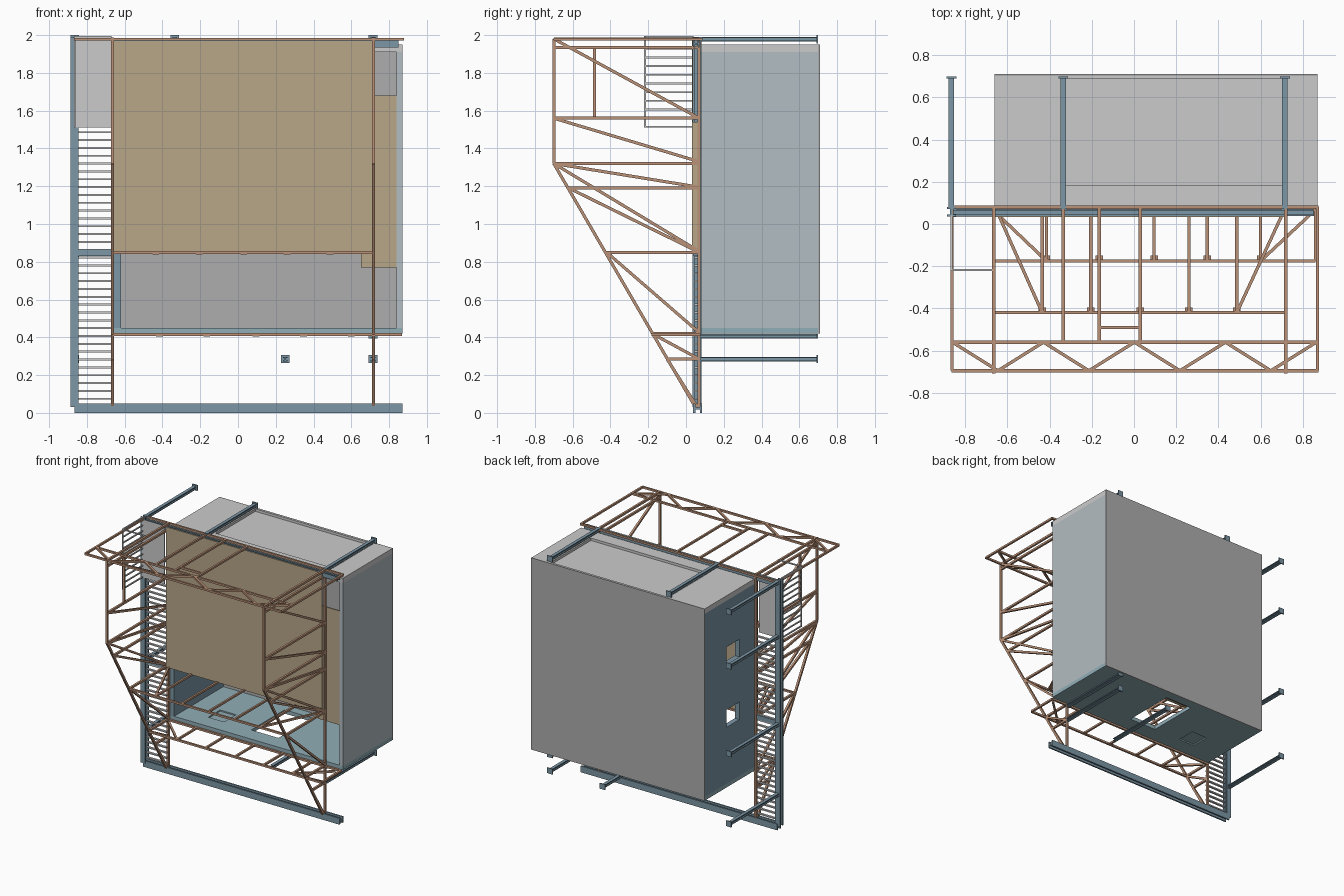
import bpy, bmesh
from mathutils import Vector, Matrix

if "Cube" in bpy.data.objects:
    bpy.data.objects.remove(bpy.data.objects["Cube"])


def mat(name, rgb):
    m = bpy.data.materials.new(name)
    m.diffuse_color = (*rgb, 1)
    m.use_nodes = True
    m.node_tree.nodes["Principled BSDF"].inputs["Base Color"].default_value = m.diffuse_color
    return m


STEEL = mat("blue_steel", (0.20, 0.31, 0.38))
WOOD = mat("brown_frame", (0.50, 0.29, 0.19))
TAN = mat("tan_panel", (0.48, 0.38, 0.25))
FLOOR = mat("floor_blue", (0.28, 0.42, 0.47))
WALL = mat("wall_blue_grey", (0.45, 0.51, 0.54))
LIGHT = mat("light_grey", (0.65, 0.65, 0.63))
GREY = mat("mid_grey", (0.42, 0.42, 0.42))


def finish(name, bm, m):
    bmesh.ops.recalc_face_normals(bm, faces=bm.faces)
    me = bpy.data.meshes.new(name)
    bm.to_mesh(me)
    bm.free()
    ob = bpy.data.objects.new(name, me)
    bpy.context.collection.objects.link(ob)
    if m:
        me.materials.append(m)
    return ob


def add_box(bm, x, y, z):
    c = Vector(((x[0] + x[1]) / 2, (y[0] + y[1]) / 2, (z[0] + z[1]) / 2))
    s = (x[1] - x[0], y[1] - y[0], z[1] - z[0], 1)
    bmesh.ops.create_cube(bm, size=1, matrix=Matrix.Translation(c) @ Matrix.Diagonal(s))


def box(name, x, y, z, m=None, holes=()):
    bm = bmesh.new()
    add_box(bm, x, y, z)
    ob = finish(name, bm, m)
    for i, h in enumerate(holes):
        cut = box(f"{name}_cutter_{i}", *h)
        cut.hide_render = True
        cut.hide_set(True)
        mod = ob.modifiers.new("opening", 'BOOLEAN')
        mod.operation, mod.solver, mod.object = 'DIFFERENCE', 'EXACT', cut
    return ob


def square(w):
    h = w / 2
    return [(-h, -h), (h, -h), (h, h), (-h, h)]


def i_section(w, d, t):
    a, b, c = w / 2, d / 2, t / 2
    return [(-a, -b), (a, -b), (a, t - b), (c, t - b), (c, b - t), (a, b - t),
            (a, b), (-a, b), (-a, b - t), (-c, b - t), (-c, t - b), (-a, t - b)]


def add_bar(bm, p, q, prof, up=(0, 0, 1)):
    # extrude a section from p to q; section v axis follows 'up'
    p, q = Vector(p), Vector(q)
    d = (q - p).normalized()
    up = Vector(up)
    if abs(d.dot(up)) > 0.99:
        up = Vector((0, 1, 0))
    s = d.cross(up).normalized()
    u = s.cross(d)
    a = [bm.verts.new(p + s * x + u * y) for x, y in prof]
    b = [bm.verts.new(q + s * x + u * y) for x, y in prof]
    n = len(prof)
    bm.faces.new(a)
    bm.faces.new(b[::-1])
    for i in range(n):
        j = (i + 1) % n
        bm.faces.new((a[i], b[i], b[j], a[j]))


def bars(name, pairs, prof, m, up=(0, 0, 1)):
    bm = bmesh.new()
    for p, q in pairs:
        add_bar(bm, p, q, prof, up)
    return finish(name, bm, m)


# Room shell, open to the front
hatch = ((-0.41, -0.27), (0.21, 0.36), (0.40, 0.47))
opening = ((-0.03, 0.21), (0.21, 0.63), (0.40, 0.47))
box("room_floor", (-0.66, 0.87), (0.08, 0.70), (0.42, 0.45), FLOOR, [hatch, opening])
box("floor_hatch", (-0.41, -0.27), (0.21, 0.36), (0.43, 0.44), FLOOR)
box("room_roof", (-0.66, 0.87), (0.08, 0.70), (1.91, 1.95), LIGHT,
    [((-0.33, 0.71), (0.185, 0.69), (1.93, 1.97))])
box("room_back", (-0.66, 0.87), (0.70, 0.71), (0.42, 1.95), GREY)
box("room_right_wall", (0.84, 0.87), (0.08, 0.70), (0.45, 1.91), WALL)
box("room_left_wall", (-0.66, -0.62), (0.08, 0.70), (0.45, 1.91), STEEL,
    [((-0.7, -0.6), (0.27, 0.43), (z - 0.07, z + 0.07)) for z in (0.97, 1.47)])

# Front panels
box("front_panel", (-0.66, 0.72), (0.032, 0.038), (0.85, 1.97), TAN)
box("front_panel_core", (-0.66, 0.72), (0.038, 0.07), (0.85, 1.54), TAN)
box("side_door_panel", (0.65, 0.84), (0.082, 0.092), (0.77, 1.68), TAN)

# Steel beams and ladder post
beam = i_section(0.05, 0.048, 0.012)
bars("base_beam", [((-0.865, 0.061, 0.025), (0.87, 0.061, 0.025))], beam, STEEL, (0, 1, 0))
bars("top_beam", [((-0.865, 0.055, 1.953), (0.85, 0.055, 1.953))],
     i_section(0.035, 0.032, 0.008), STEEL, (0, 1, 0))
bars("ladder_post", [((-0.865, 0.058, 0.03), (-0.865, 0.058, 1.99))],
     i_section(0.042, 0.046, 0.011), STEEL)
box("ladder_landing_beam", (-0.845, -0.67), (0.04, 0.07), (0.83, 0.865), STEEL)

# Anchor arms reaching back, each with a square end plate
arms = [(-0.865, 1.978), (-0.335, 1.978), (0.715, 1.978), (-0.865, 1.545), (-0.865, 0.845),
        (-0.865, 0.285), (0.25, 0.285), (0.715, 0.285), (0.715, 0.405)]
bars("anchor_arms", [((x, 0.07, z), (x, 0.695, z)) for x, z in arms],
     i_section(0.026, 0.024, 0.006), STEEL)
bm = bmesh.new()
for x, z in arms:
    h = 0.012 if z == 0.405 else 0.022
    add_box(bm, (x - 0.023, x + 0.023), (0.69, 0.698), (z - h, z + h))
finish("anchor_plates", bm, STEEL)

# Ladder rungs
bm = bmesh.new()
for i in range(35):
    z = 0.075 + i * 0.0415
    add_box(bm, (-0.845, -0.665), (0.045, 0.062), (z - 0.005, z + 0.005))
finish("ladder_rungs", bm, LIGHT)

# Ladder guard: back sheet, slatted side and rails
box("guard_sheet", (-0.86, -0.67), (0.032, 0.037), (1.51, 1.975), LIGHT)
slats = [((-0.865, -0.22, z), (-0.865, 0.04, z)) for z in [1.515, 1.99] + [1.56 + 0.046 * i for i in range(9)]]
slats += [((-0.865, y, 1.51), (-0.865, y, 1.995)) for y in (-0.217, 0.035)]
slats += [((-0.865, -0.217, 1.99), (-0.67, -0.217, 1.99))]
bars("guard_rails", slats, square(0.009), LIGHT)

# Side trusses
chain = [(0.07, 0.03), (0.07, 1.98), (-0.70, 1.98), (-0.70, 1.32), (0.05, 0.03)]
segs = list(zip(chain, chain[1:]))
segs += [((y, z), (0.07, z)) for y, z in ((-0.70, 1.935), (-0.70, 1.56), (-0.70, 1.32), (-0.62, 1.19),
                                         (-0.42, 0.85), (-0.18, 0.42), (-0.10, 0.285))]
segs += [((-0.70, 1.98), (0.07, 1.56)), ((-0.70, 1.56), (0.07, 1.33)), ((-0.70, 1.32), (0.07, 1.195)),
         ((-0.70, 1.32), (0.07, 0.855)), ((-0.62, 1.19), (0.07, 0.85)),
         ((-0.42, 0.85), (0.07, 0.425)), ((-0.18, 0.42), (0.07, 0.285)), ((-0.10, 0.285), (0.06, 0.03))]
for side, x in (("left", -0.665), ("right", 0.718)):
    own = segs + ([((-0.485, 1.56), (-0.485, 1.935))] if side == "left" else [])
    bars(f"{side}_truss", [((x, *a), (x, *b)) for a, b in own], square(0.016), WOOD)


def deck(name, z, pairs):
    bars(name, [((*a, z), (*b, z)) for a, b in pairs], square(0.015), WOOD)


# Top canopy frame with a zigzag front edge
top = [((-0.865, y), (0.875, y)) for y in (0.08, -0.56, -0.695)]
top += [((x, 0.08), (x, -0.695)) for x in (-0.862, -0.665, 0.718, 0.87)]
top += [((x, 0.08), (x, -0.56)) for x in (-0.335, -0.165, 0.03)]
top += [((-0.165, -0.49), (0.03, -0.49))]
zig = [(-0.86 + 0.2155 * i, -0.695 if i % 2 else -0.56) for i in range(9)]
deck("canopy_frame", 1.978, top + list(zip(zig, zig[1:])))

# Middle and lower balcony frames, with small brackets at the beam ends
for name, z, front, right, xs, slant in (
        ("middle_balcony", 0.85, -0.42, 0.718, (-0.435, -0.205, 0.03, 0.26, 0.487), 0.70),
        ("lower_balcony", 0.415, -0.175, 0.86, (-0.415, -0.165, 0.095, 0.347, 0.6), 0.83)):
    p = [((-0.665, front), (right, front)), ((-0.665, 0.07), (right, 0.07)), ((right, 0.07), (right, front))]
    p += [((x, 0.07), (x, front)) for x in xs]
    p += [((-0.64, 0.04), (xs[0], front)), ((slant, 0.04), (xs[-1], front))]
    deck(name, z, p)
    bm = bmesh.new()
    for x in xs:
        add_box(bm, (x - 0.018, x + 0.018), (front, front + 0.025), (z - 0.011, z - 0.005))
    finish(f"{name}_brackets", bm, WOOD)
